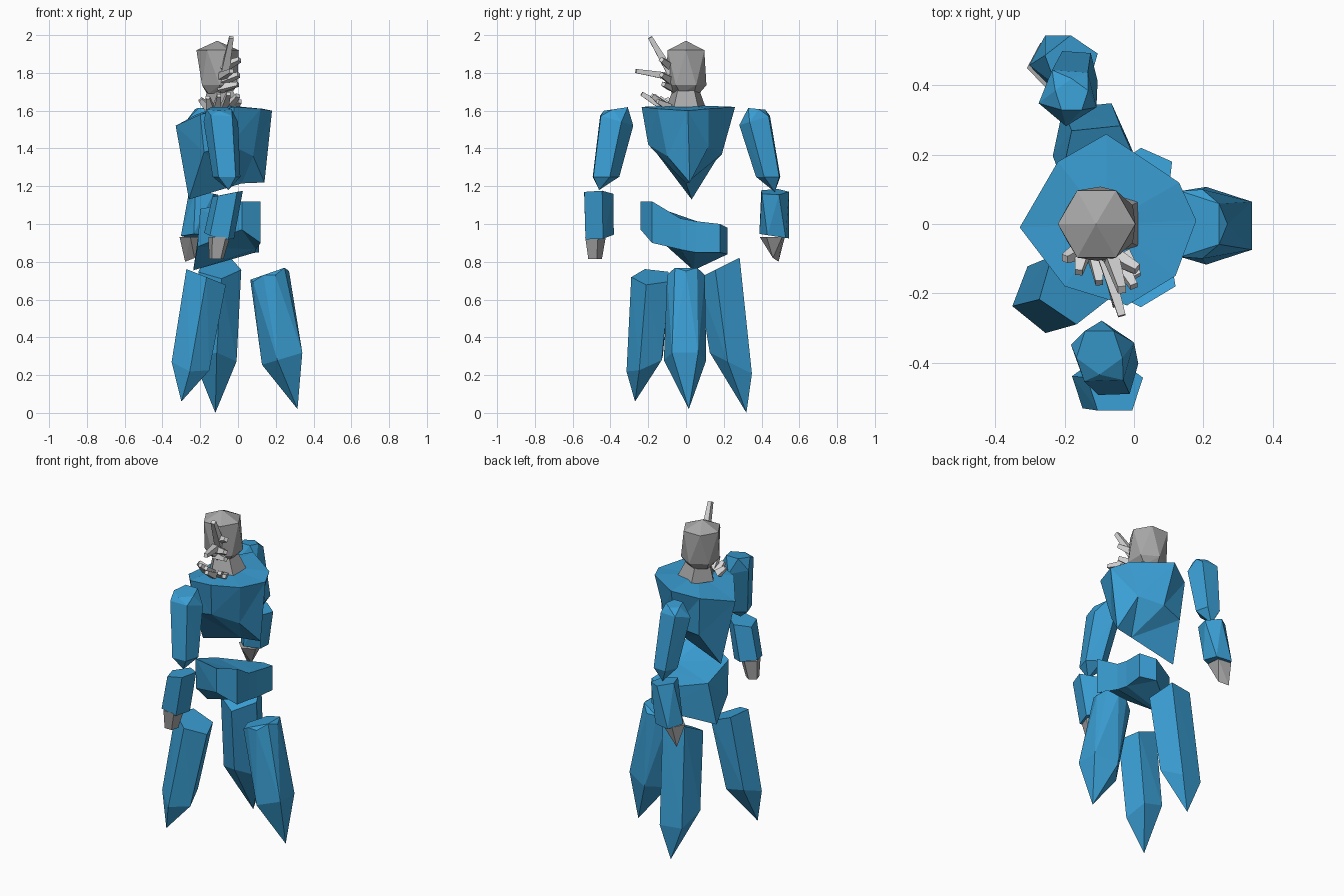
import bpy, bmesh, math
from mathutils import Vector

if "Cube" in bpy.data.objects:
    bpy.data.objects.remove(bpy.data.objects["Cube"])


def material(name, rgb):
    m = bpy.data.materials.new(name)
    m.diffuse_color = (*rgb, 1)
    m.use_nodes = True
    m.node_tree.nodes["Principled BSDF"].inputs["Base Color"].default_value = m.diffuse_color
    return m


BLUE = material("crystal blue", (0.042, 0.34, 0.65))
GREY = material("stone grey", (0.39, 0.39, 0.39))
PALE = material("pale spike grey", (0.68, 0.68, 0.68))


def finish(name, bm, mat):
    bmesh.ops.recalc_face_normals(bm, faces=bm.faces)
    me = bpy.data.meshes.new(name)
    bm.to_mesh(me)
    bm.free()
    me.materials.append(mat)
    ob = bpy.data.objects.new(name, me)
    bpy.context.collection.objects.link(ob)


def hull(name, points, mat):
    bm = bmesh.new()
    vs = [bm.verts.new(p) for p in points]
    res = bmesh.ops.convex_hull(bm, input=vs)
    junk = {v for v in res["geom_interior"] + res["geom_unused"]
            if isinstance(v, bmesh.types.BMVert) and not v.link_faces}
    bmesh.ops.delete(bm, geom=list(junk), context='VERTS')
    finish(name, bm, mat)


def loft(name, rings, mat, start=None, end=None):
    """Join rings of points; close the ends with a fan to a point or a flat cap."""
    bm = bmesh.new()
    loops = [[bm.verts.new(p) for p in r] for r in rings]
    n = len(loops[0])
    for a, b in zip(loops, loops[1:]):
        for i in range(n):
            j = (i + 1) % n
            bm.faces.new((a[i], a[j], b[j], b[i]))
    for loop, point in ((loops[0], start), (loops[-1], end)):
        if point:
            c = bm.verts.new(point)
            for i in range(n):
                bm.faces.new((loop[i], loop[(i + 1) % n], c))
        else:
            bm.faces.new(loop)
    bmesh.ops.triangulate(bm, faces=bm.faces[:])
    finish(name, bm, mat)


def ring(x, y, z, r, phase=36, slope_x=0, slope_y=0, n=5):
    """Regular ring of points, optionally tilted."""
    out = []
    for i in range(n):
        a = math.radians(phase + 360 * i / n)
        dx, dy = r * math.cos(a), r * math.sin(a)
        out.append((x + dx, y + dy, z + dx * slope_x + dy * slope_y))
    return out


# Head and neck
hull("head", ring(-.097, 0, 1.735, .108, 30, n=6) + ring(-.108, 0, 1.92, .112, 0, n=6)
     + ring(-.1, 0, 1.69, .07, n=6) + [(-.11, 0, 1.97)], GREY)
hull("neck", ring(-.075, 0, 1.61, .112) + ring(-.09, 0, 1.72, .07), GREY)

# Torso: broad rim on top, notched lower edge around a keel
rim = [(-.33, -.01, 1.52), (-.22, .18, 1.58), (-.08, .26, 1.62), (.13, .12, 1.61),
       (.18, .01, 1.60), (.12, -.15, 1.61), (-.02, -.235, 1.62), (-.20, -.18, 1.58)]
lower = [(-.26, .03, 1.13), (-.20, .16, 1.34), (-.06, .19, 1.37), (.07, .12, 1.41),
         (.14, .02, 1.22), (.08, -.10, 1.36), (-.04, -.20, 1.42), (-.18, -.16, 1.38)]
loft("torso", [rim, lower], BLUE, start=(-.08, 0, 1.63), end=(.02, 0, 1.215))

# Pelvis: bent slab lofted across y
loft("pelvis", [
    [(.12, -.18, 1.12), (.02, -.24, 1.12), (.02, -.24, .97), (.12, -.18, .90)],
    [(.095, -.03, 1.03), (-.20, -.13, 1.08), (-.215, -.10, .88), (.095, -.03, .865)],
    [(.095, .05, 1.015), (-.20, .07, 1.01), (-.237, .04, .755), (.095, .05, .85)],
    [(.11, .18, 1.0), (.02, .22, .98), (.02, .22, .84), (.11, .18, .85)]], BLUE)

# Three pointed legs
hull("front_leg", ring(.165, 0, .74, .1, 36, .35) + ring(.165, 0, .72, .105, 0, .3)
     + ring(.245, -.005, .29, .118, 36, .3) + [(.315, .015, .02)], BLUE)
hull("left_leg", ring(-.10, .18, .77, .12, 60, 0, .5) + ring(-.125, .245, .26, .12, 60, 0, -.5)
     + [(-.12, .32, .0)], BLUE)
hull("right_leg", ring(-.17, -.18, .72, .11, 200, -.4, 0) + ring(-.25, -.21, .26, .105, 195, -.2, .4)
     + [(-.30, -.27, .06)], BLUE)

# Arms
hull("left_upper_arm", ring(-.18, .37, 1.61, .05, 90, 0, -.1) + ring(-.19, .37, 1.55, .088, 50, 0, .3)
     + ring(-.17, .44, 1.25, .07, 50) + [(-.17, .47, 1.17)], BLUE)
hull("right_upper_arm", ring(-.1, -.365, 1.61, .07, 54, 0, .15) + ring(-.09, -.375, 1.55, .096, 20, 0, -.3)
     + ring(-.06, -.43, 1.25, .077, 20) + [(-.05, -.46, 1.18)], BLUE)
hull("left_forearm", ring(-.18, .465, 1.17, .08, 20, -.2) + ring(-.22, .47, .935, .083, 188, 0, -.15), BLUE)
hull("right_forearm", ring(-.055, -.47, 1.16, .085, 18, .2) + ring(-.1, -.465, .935, .083, 18, -.2, .1), BLUE)
hull("left_hand", ring(-.24, .46, .93, .07, 188) + [(-.28, .49, .80), (-.23, .46, .82)], GREY)
hull("right_hand", ring(-.1, -.485, .93, .06, 18) + ring(-.115, -.485, .815, .04, 18), GREY)

# Face and collar spikes: thin tapered four-sided bars
spikes = [
    ((-.07, -.08, 1.80), (-.035, -.19, 1.988), .03),
    ((-.09, -.08, 1.78), (-.035, -.265, 1.81), .028),
    ((-.08, -.08, 1.83), (.01, -.13, 1.87), .03),
    ((-.08, -.08, 1.76), (.005, -.13, 1.79), .03),
    ((-.10, -.07, 1.72), (.0, -.12, 1.74), .028),
    ((-.16, -.08, 1.62), (-.2, -.10, 1.66), .028),
    ((-.15, -.09, 1.62), (-.16, -.14, 1.67), .028),
    ((-.11, -.10, 1.62), (-.10, -.17, 1.68), .028),
    ((-.07, -.12, 1.62), (-.05, -.235, 1.69), .028),
    ((-.05, -.10, 1.62), (.0, -.18, 1.68), .028),
    ((-.03, -.09, 1.62), (.01, -.15, 1.65), .028)]
for k, (base, tip, r) in enumerate(spikes):
    b, t = Vector(base), Vector(tip)
    u = (t - b).cross(Vector((1, 0, 0))).normalized()
    v = (t - b).cross(u).normalized()
    pts = [c + s * (u * math.cos(a) + v * math.sin(a))
           for c, s in ((b, r), (t, r * .55))
           for a in (.8, .8 + math.pi / 2, .8 + math.pi, .8 + math.pi * 1.5)]
    hull(f"spike_{k + 1}", pts, PALE)
